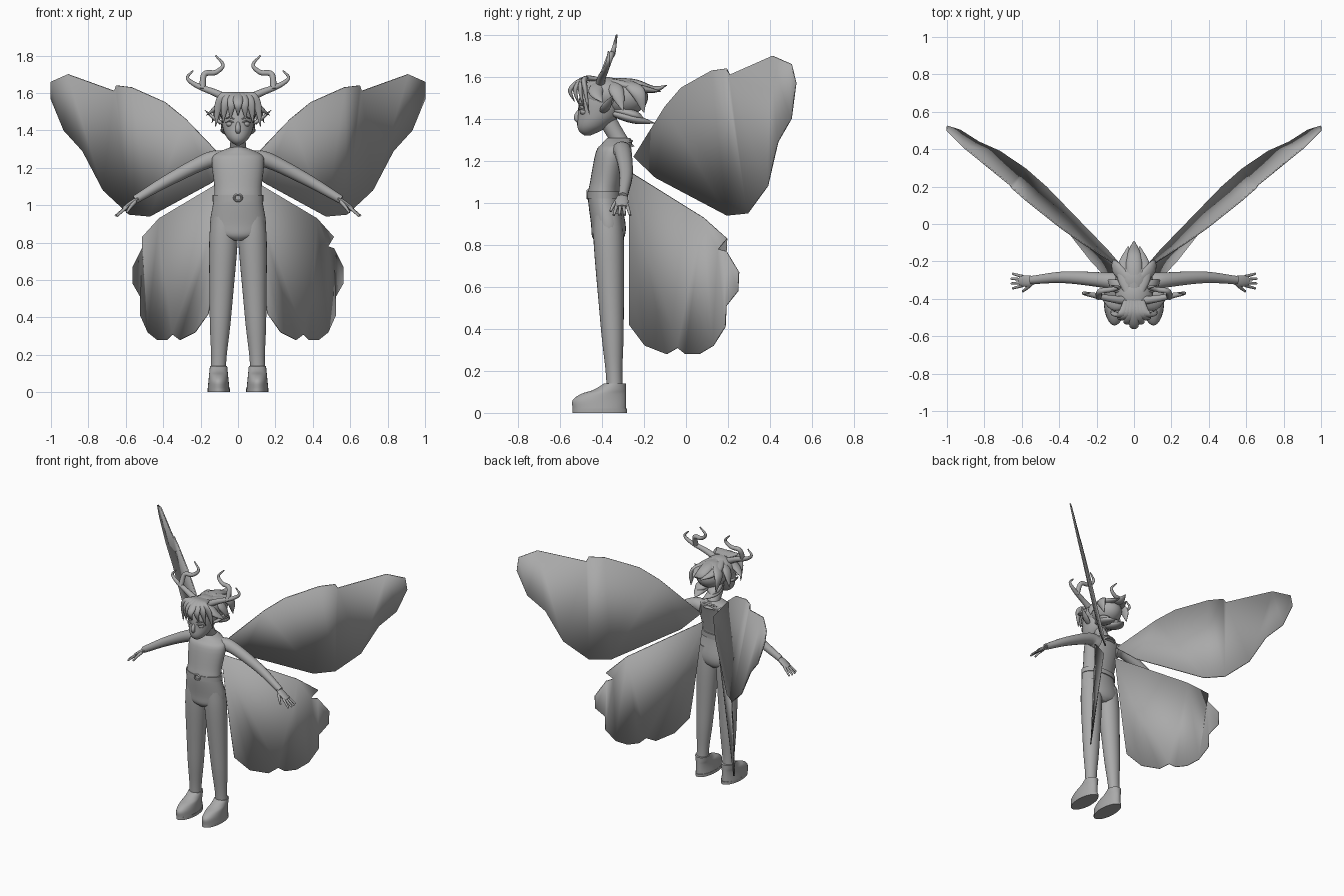
import bpy
import bmesh
import math
from mathutils import Vector, Matrix

old = bpy.data.objects.get("Cube")
if old:
    bpy.data.objects.remove(old, do_unlink=True)

grey = bpy.data.materials.new("plain grey")
grey.use_nodes = True
colour = (.4, .4, .4, 1)
grey.diffuse_color = colour
grey.node_tree.nodes["Principled BSDF"].inputs["Base Color"].default_value = colour

X_AXIS = Vector((1, 0, 0))
Y_AXIS = Vector((0, 1, 0))
parts = []


def finish(name, bm):
    """Turn a bmesh into a named grey object."""
    bmesh.ops.recalc_face_normals(bm, faces=bm.faces)
    mesh = bpy.data.meshes.new(name)
    bm.to_mesh(mesh)
    bm.free()
    mesh.materials.append(grey)
    obj = bpy.data.objects.new(name, mesh)
    bpy.context.collection.objects.link(obj)
    parts.append(obj)
    return obj


def smooth_rows(rows, steps):
    """Catmull-Rom interpolation of rows of numbers."""
    rows = [Vector(row) for row in rows]
    padded = [rows[0] * 2 - rows[1]] + rows + [rows[-1] * 2 - rows[-2]]
    result = []
    for a, b, c, d in zip(padded, padded[1:], padded[2:], padded[3:]):
        for i in range(steps):
            t = i / steps
            result.append((b * 2 + (c - a) * t + (a * 2 - b * 5 + c * 4 - d) * t ** 2
                           + (b * 3 - a - c * 3 + d) * t ** 3) / 2)
    return result + [rows[-1]]


def circle(count):
    angles = [math.tau * i / count for i in range(count)]
    return [(math.cos(angle), math.sin(angle)) for angle in angles]


def skin(name, rings):
    """Bridge a list of point rings and cap both ends."""
    bm = bmesh.new()
    loops = [[bm.verts.new(point) for point in ring] for ring in rings]
    count = len(loops[0])
    for low, high in zip(loops, loops[1:]):
        for i in range(count):
            j = (i + 1) % count
            bm.faces.new((low[i], low[j], high[j], high[i]))
    bm.faces.new(loops[0])
    bm.faces.new(loops[-1])
    return finish(name, bm)


def loft(name, rows, s=1, steps=4):
    """Stack level ellipses; each row is z, centre x, centre y, radius x, radius y."""
    rings = []
    for z, cx, cy, rx, ry in smooth_rows(rows, steps):
        rings.append([(s * (cx + rx * c), cy + ry * n, z) for c, n in circle(28)])
    return skin(name, rings)


def tube(name, points, start, end, bulge=0, s=1, flat=1, wide=Y_AXIS):
    """Sweep a round or flattened section whose radius tapers and may swell midway."""
    path = [Vector((s * x, y, z)) for x, y, z in smooth_rows(points, 5)]
    last = len(path) - 1
    rings = []
    for i, p in enumerate(path):
        ahead = path[min(i + 1, last)] - path[max(i - 1, 0)]
        u = ahead.cross(wide).normalized()
        v = ahead.cross(u).normalized()
        t = i / last
        r = start + (end - start) * t + bulge * math.sin(math.pi * t)
        rings.append([p + u * (r * flat * c) + v * (r * n) for c, n in circle(14)])
    return skin(name, rings)


def lock(name, points, width, s=1, flat=.5, wide=Y_AXIS):
    """Pointed leaf-shaped strand."""
    return tube(name, points, width / 2, width / 20, width * .6, s, flat, wide)


def ball(name, centre, size):
    bm = bmesh.new()
    place = Matrix.Translation(centre) @ Matrix.Diagonal((*size, 1))
    bmesh.ops.create_uvsphere(bm, u_segments=24, v_segments=14, radius=1, matrix=place)
    return finish(name, bm)


def hoop(name, centre, width, depth, tilt, thick=.006):
    """Closed ring, level until tilted about x."""
    turn = Matrix.Translation(centre) @ Matrix.Rotation(tilt, 4, "X")
    around = circle(32)
    rings = []
    for c, n in around + around[:1]:
        rings.append([turn @ Vector(((width + thick * a) * c, (depth + thick * a) * n, thick * b))
                      for a, b in circle(8)])
    return skin(name, rings)


def wing(name, outline, depth, s):
    """Thin plate whose depth follows a slanting rule."""
    bm = bmesh.new()
    face = bm.faces.new([bm.verts.new((s * x, depth(x, z), z)) for x, z in outline])
    bmesh.ops.triangulate(bm, faces=[face])
    solid = finish(name, bm).modifiers.new("thickness", "SOLIDIFY")
    solid.thickness = .008
    solid.offset = 0


def upper_depth(x, z):
    return .9 * x - .24 * z


def lower_depth(x, z):
    return max(-.27, 1.3 * x + .05 * z - .51)


# Torso as height, half width, centre depth; then belt and neckline
torso = [(.81, .04, -.37), (.84, .13, -.37), (.9, .15, -.37), (1.03, .13, -.39), (1.1, .127, -.38),
         (1.24, .14, -.35), (1.28, .11, -.33), (1.31, .04, -.32)]
loft("torso", [(z, 0, y, r, .045 + r / 4) for z, r, y in torso])
loft("belt", [(z, 0, -.387, .136, .083) for z in (1.02, 1.055)], steps=1)
hoop("buckle", (0, -.468, 1.04), .02, .018, math.pi / 2)
hoop("neckline", (0, -.34, 1.27), .09, .085, .3)
tube("neck", [(0, -.3, 1.25), (0, -.32, 1.3), (0, -.39, 1.42)], .06, .045, -.01)

# Head as height, half width, centre depth; then face
head = [(1.32, .01, -.47), (1.34, .04, -.46), (1.37, .065, -.44), (1.42, .083, -.415), (1.5, .09, -.4),
        (1.57, .065, -.4), (1.59, .01, -.4)]
loft("head", [(z, 0, y, r, r * 1.2) for z, r, y in head])
tube("nose", [(0, -.5, 1.45), (0, -.52, 1.41), (0, -.51, 1.39)], .008, .012, .004, wide=X_AXIS)
for name, z in (("upper_lip", 1.36), ("lower_lip", 1.35)):
    ball(name, (0, -.5, z), (.02, .01, .005))

# Wing outlines as x, z pairs
upper = [(.05, 1.22), (.28, 1.46), (.39, 1.55), (.57, 1.63), (.65, 1.64), (.66, 1.61), (.91, 1.7), (1, 1.66),
         (1, 1.57), (.93, 1.4), (.83, 1.29), (.72, 1.08), (.58, .95), (.47, .94), (.14, 1.12)]
lower = [(.05, 1.15), (.42, .93), (.51, .83), (.48, .78), (.51, .77), (.56, .67), (.56, .58), (.52, .51),
         (.52, .41), (.48, .32), (.43, .28), (.38, .28), (.35, .31), (.31, .28), (.23, .32), (.16, .42),
         (.13, .6)]

# Half profiles shared by both sides
leg = [(.1, .04), (.2, .042), (.35, .054), (.5, .062), (.8, .076), (.95, .07)]
shoe = [(.02, -.54), (.06, -.54), (.09, -.5), (.11, -.44), (.14, -.39)]
heel = -.285
fingers = ("fore", "middle", "ring", "little")
side_tips = [(.17, -.4, 1.48), (.14, -.3, 1.44), (.1, -.2, 1.43)]
back_tips = [(.03, -.12, 1.53), (.03, -.15, 1.38), (.06, -.2, 1.4)]

for side, s in (("left", 1), ("right", -1)):
    wing(side + "_upper_wing", upper, upper_depth, s)
    wing(side + "_lower_wing", lower, lower_depth, s)

    # Leg and shoe
    loft(side + "_leg", [(z, .11 - z / 25, -.335 - z / 25, r, r * .95) for z, r in leg], s)
    loft(side + "_sole", [(z, .103, -.41, .059, .13) for z in (0, .02)], s, steps=1)
    loft(side + "_shoe", [(z, .104, (toe + heel) / 2, .06 - z / 10, (heel - toe) / 2) for z, toe in shoe], s)

    # Arm and hand
    tube(side + "_arm", [(.08, -.31, 1.24), (.16, -.3, 1.24), (.37, -.285, 1.135), (.55, -.3, 1.03)],
         .052, .022, s=s)
    tube(side + "_palm", [(.53, -.3, 1.04), (.57, -.305, 1.01), (.61, -.305, .98)], .02, .026, .008, s, .45)
    for i, finger in enumerate(fingers):
        spread = i - 1.5
        y = -.305 + spread * .016
        reach = .66 - abs(spread) * .008
        tube(f"{side}_{finger}_finger", [(.595, y, .99), (reach, y + spread * .01, .942)], .009, .006, s=s)
    tube(side + "_thumb", [(.55, -.32, 1.02), (.575, -.345, .99), (.595, -.36, .96)], .011, .006, s=s)

    # Eye, brow and pointed ear
    ball(side + "_eye", (s * .043, -.485, 1.435), (.021, .021, .017))
    for name, z in (("eyelid", 1.45), ("brow", 1.47)):
        lock(f"{side}_{name}", [(.02, -.51, z - .01), (.045, -.505, z), (.07, -.485, z - .01)], .005, s, 1)
    lock(side + "_ear", [(.07, -.4, 1.43), (.12, -.38, 1.46), (.18, -.35, 1.51)], .025, s)

    # Antler with an outer hook and an inner curl
    tube(side + "_antler", [(.04, -.41, 1.56), (.12, -.4, 1.6), (.22, -.38, 1.64), (.27, -.37, 1.68),
                            (.24, -.37, 1.72)], .024, .004, s=s)
    tube(side + "_antler_curl", [(.19, -.39, 1.62), (.18, -.36, 1.7), (.12, -.35, 1.71), (.08, -.34, 1.75),
                                 (.12, -.33, 1.8)], .017, .004, .003, s)

    # Hair swept over the side and back of the head
    for i, (x, y, z) in enumerate(side_tips):
        lock(f"{side}_side_lock_{i}", [(.03, y / 2 - .2, 1.58), (.1, y - .03, 1.53), (x, y, z)], .04, s)
    for i, (x, y, z) in enumerate(back_tips):
        lock(f"{side}_back_lock_{i}", [(.03, -.36, z + .05), (.05, -.25, z + .02), (x, y, z)],
             .05, s, wide=X_AXIS)

# Hair mass, crest and fringe
ball("hair_cap", (0, -.385, 1.515), (.103, .118, .085))
ball("hair_back", (0, -.3, 1.505), (.1, .12, .09))
lock("hair_crest", [(0, -.43, 1.58), (0, -.26, 1.57), (0, -.16, 1.54), (0, -.09, 1.56)], .05, wide=X_AXIS)
for i in range(7):
    sweep = i / 3 - 1
    x = .12 * sweep
    front = -.55 + abs(sweep) * .07
    lock(f"fringe_lock_{i}", [(x / 3, -.41, 1.59), (x / 2, -.48, 1.59), (x * .85, front, 1.54),
                              (x, front + .02, 1.48 - abs(x) / 2)], .032, wide=X_AXIS)

# Smooth rounded forms and keep hard edges crisp
bpy.ops.object.select_all(action="DESELECT")
for obj in parts:
    obj.select_set(True)
bpy.context.view_layer.objects.active = parts[0]
bpy.ops.object.shade_smooth_by_angle(angle=math.radians(45))
